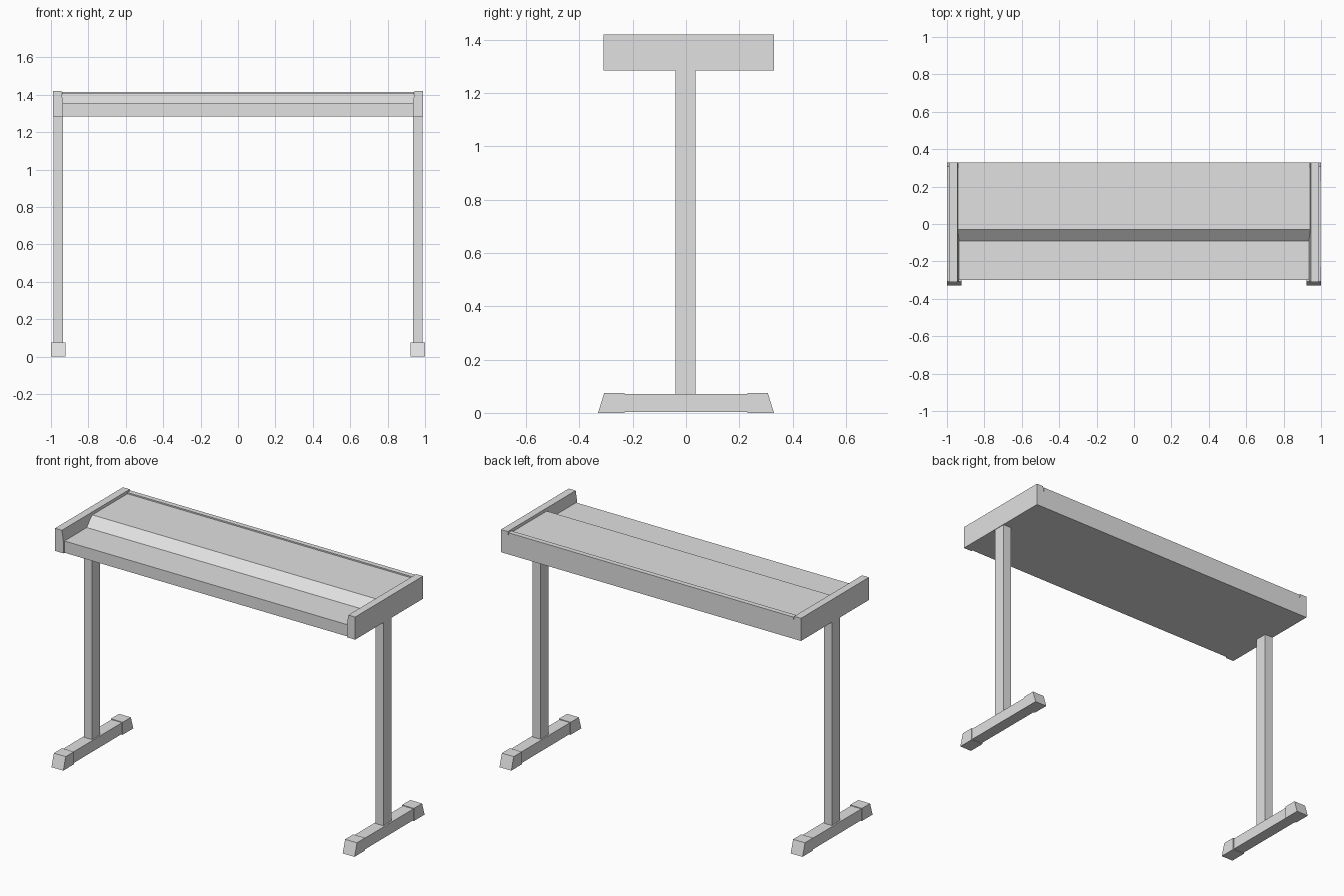
import bpy
import bmesh
from mathutils import Vector

if "Cube" in bpy.data.objects:
    bpy.data.objects.remove(bpy.data.objects["Cube"])

grey = bpy.data.materials.new("light_grey")
GREY = (0.75, 0.75, 0.75, 1)
grey.use_nodes = True
grey.diffuse_color = GREY
grey.node_tree.nodes["Principled BSDF"].inputs["Base Color"].default_value = GREY


def prism(name, profile, axis, start, end):
    """Extrude a closed 2D profile along x (profile is y, z) or y (profile is x, z)."""
    bm = bmesh.new()
    if axis == "x":
        points = [(start, a, z) for a, z in profile]
        shift = Vector((end - start, 0, 0))
    else:
        points = [(a, start, z) for a, z in profile]
        shift = Vector((0, end - start, 0))
    face = bm.faces.new([bm.verts.new(p) for p in points])
    grown = bmesh.ops.extrude_face_region(bm, geom=[face])["geom"]
    moved = [g for g in grown if isinstance(g, bmesh.types.BMVert)]
    bmesh.ops.translate(bm, verts=moved, vec=shift)
    bmesh.ops.recalc_face_normals(bm, faces=bm.faces)
    mesh = bpy.data.meshes.new(name)
    bm.to_mesh(mesh)
    bm.free()
    mesh.materials.append(grey)
    obj = bpy.data.objects.new(name, mesh)
    bpy.context.collection.objects.link(obj)
    return obj


def box(name, x0, x1, y0, y1, z0, z1):
    return prism(name, [(y0, z0), (y1, z0), (y1, z1), (y0, z1)], "x", x0, x1)


BASE, LEDGE, DECK, RAIL, TOP = 1.285, 1.355, 1.406, 1.414, 1.42

# Instrument body: low front ledge, sloping panel, rear deck and raised back rail
prism("body", [(-0.30, BASE), (0.33, BASE), (0.33, RAIL), (0.30, RAIL),
               (0.30, DECK), (-0.03, DECK), (-0.09, LEDGE), (-0.30, LEDGE)],
      "x", -0.94, 0.94)

for side, s in (("left", 1), ("right", -1)):
    # End cheek, its inner wall leaning out towards the top
    prism(side + "_cheek", [(s * 0.99, BASE), (s * 0.99, TOP), (s * 0.945, TOP),
                            (s * 0.935, LEDGE), (s * 0.935, BASE)], "y", -0.31, 0.33)

    # Upright leg
    box(side + "_leg", s * 0.935, s * 0.987, -0.04, 0.035, 0.065, BASE)

    # Foot bar with a slanted cap on each end
    box(side + "_foot_bar", s * 0.927, s * 0.996, -0.235, 0.23, 0.004, 0.071)
    for end, e in (("front", -1), ("back", 1)):
        prism(f"{side}_{end}_foot_cap",
              [(e * 0.23, 0), (e * 0.33, 0), (e * 0.307, 0.075), (e * 0.23, 0.075)],
              "x", s * 0.922, s * 1.0)
